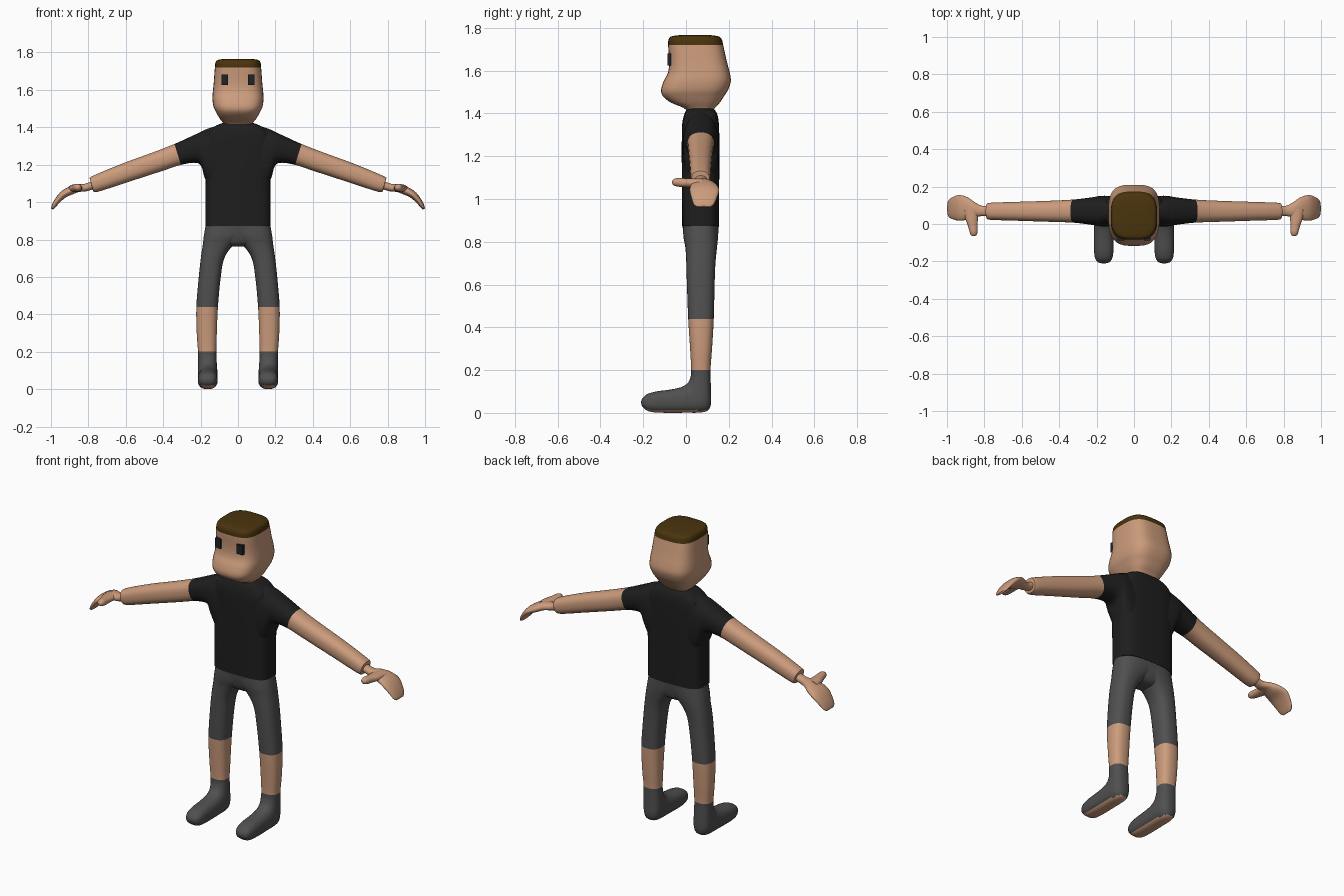
import bpy, bmesh, math
from mathutils import Vector


def material(name, rgb):
    m = bpy.data.materials.new(name)
    m.diffuse_color = (*rgb, 1)
    return m


SKIN = material("skin", (0.60, 0.33, 0.20))
SHIRT = material("black cloth", (0.013, 0.013, 0.013))
GREY = material("grey cloth", (0.08, 0.08, 0.08))
HAIR = material("brown hair", (0.068, 0.034, 0.004))
EYE = material("eye black", (0.014, 0.016, 0.02))


def finish(bm, name, mats, mirror=False):
    bmesh.ops.recalc_face_normals(bm, faces=bm.faces)
    me = bpy.data.meshes.new(name)
    bm.to_mesh(me)
    bm.free()
    ob = bpy.data.objects.new(name, me)
    bpy.context.collection.objects.link(ob)
    for m in mats:
        me.materials.append(m)
    if mirror:
        ob.modifiers.new("mirror", 'MIRROR').use_mirror_merge = False
    bpy.ops.object.select_all(action='DESELECT')
    ob.select_set(True)
    bpy.context.view_layer.objects.active = ob
    bpy.ops.object.shade_smooth_by_angle(angle=math.radians(45))
    return ob


def spline(p0, p1, p2, p3, t):
    return [0.5 * (2 * b + (c - a) * t + (2 * a - 5 * b + 4 * c - d) * t * t
                   + (3 * b - a - 3 * c + d) * t ** 3)
            for a, b, c, d in zip(p0, p1, p2, p3)]


def loft(name, rings, axis, mats, slot=lambda seg: 0, n=2.5, sides=28, steps=4, mirror=False):
    """Ring = (h1, z1, h2, z2, half width, offset): two rim points in the
    plane across the axis, plus the width and position along the axis."""
    full, segs = [], []
    for i in range(len(rings) - 1):
        q = [rings[max(i - 1, 0)], rings[i], rings[i + 1], rings[min(i + 2, len(rings) - 1)]]
        for s in range(steps):
            full.append(spline(*q, s / steps))
            segs.append(i)
    full.append(rings[-1])

    def point(h, z, o):
        return Vector((o, h, z)) if axis == 'x' else Vector((h, o, z))

    def power(v):
        return math.copysign(abs(v) ** (2 / n), v)

    bm = bmesh.new()
    loops = []
    for h1, z1, h2, z2, w, o in full:
        c = point((h1 + h2) / 2, (z1 + z2) / 2, o)
        u = point((h1 - h2) / 2, (z1 - z2) / 2, 0)
        v = point(0, 0, w)
        loops.append([bm.verts.new(c + u * power(math.cos(a)) + v * power(math.sin(a)))
                      for a in (math.tau * (k + 0.5) / sides for k in range(sides))])
    for r, (a, b) in enumerate(zip(loops, loops[1:])):
        for k in range(sides):
            j = (k + 1) % sides
            bm.faces.new((a[k], a[j], b[j], b[k])).material_index = slot(segs[r])
    bm.faces.new(loops[0]).material_index = slot(0)
    bm.faces.new(loops[-1]).material_index = slot(segs[-1])
    return finish(bm, name, mats, mirror)


def level(z, front, back, half, off=0):
    return (front, z, back, z, half, off)


# Head with a jutting jaw, hair above the brow line
head = [level(1.40, 0.01, 0.12, 0.07), level(1.425, -0.01, 0.135, 0.082),
        level(1.45, -0.07, 0.158, 0.10), level(1.48, -0.108, 0.178, 0.117),
        level(1.51, -0.117, 0.197, 0.131), level(1.55, -0.105, 0.210, 0.137),
        level(1.59, -0.085, 0.205, 0.135), level(1.64, -0.079, 0.192, 0.130),
        level(1.72, -0.084, 0.174, 0.124), level(1.747, -0.081, 0.167, 0.120),
        level(1.76, -0.068, 0.152, 0.108), level(1.766, -0.03, 0.115, 0.07)]
loft("head", head, 'x', [SKIN, HAIR], lambda s: int(s >= 8), n=3.2, sides=36)

# Eyes
bm = bmesh.new()
bmesh.ops.create_cube(bm, size=1)
for v in bm.verts:
    v.co = Vector((0.071 + v.co.x * 0.037, -0.078 + v.co.y * 0.018, 1.653 + v.co.z * 0.056))
finish(bm, "eyes", [EYE], True)

# Shirt body
torso = [level(0.873, -0.018, 0.155, 0.174), level(1.0, -0.019, 0.155, 0.174),
         level(1.15, -0.02, 0.156, 0.174), level(1.28, -0.02, 0.156, 0.176),
         level(1.35, -0.018, 0.154, 0.172), level(1.39, -0.01, 0.148, 0.145),
         level(1.413, 0.0, 0.137, 0.11), level(1.425, 0.015, 0.12, 0.075)]
loft("shirt_body", torso, 'x', [SHIRT], n=3.4, sides=36)

# Sleeves flaring into the torso, continuing as bare arms
arm = [(0.06, 1.422, 0.06, 1.04, 0.078, 0.069), (0.13, 1.404, 0.14, 1.06, 0.082, 0.069),
       (0.175, 1.388, 0.178, 1.13, 0.082, 0.069), (0.205, 1.373, 0.195, 1.188, 0.078, 0.069),
       (0.25, 1.352, 0.225, 1.21, 0.072, 0.069), (0.34, 1.311, 0.305, 1.199, 0.062, 0.069),
       (0.45, 1.268, 0.415, 1.163, 0.057, 0.068), (0.63, 1.202, 0.60, 1.103, 0.051, 0.068),
       (0.775, 1.141, 0.75, 1.055, 0.046, 0.068), (0.793, 1.128, 0.775, 1.06, 0.040, 0.068)]
loft("arms", arm, 'y', [SHIRT, SKIN], lambda s: int(s >= 5), n=2.4, mirror=True)

# Drooping mitten hands
hand = [(0.765, 1.118, 0.755, 1.076, 0.028, 0.07), (0.82, 1.098, 0.81, 1.058, 0.028, 0.07),
        (0.86, 1.096, 0.85, 1.054, 0.042, 0.077), (0.90, 1.084, 0.882, 1.042, 0.060, 0.083),
        (0.945, 1.058, 0.922, 1.024, 0.069, 0.086), (0.978, 1.018, 0.955, 0.995, 0.060, 0.085),
        (0.996, 0.982, 0.978, 0.970, 0.048, 0.083), (0.999, 0.966, 0.990, 0.960, 0.032, 0.083)]
loft("hands", hand, 'y', [SKIN], n=2.2, mirror=True)

# Thumbs
thumb = [(0.08, 1.095, 0.08, 1.055, 0.04, 0.868), (0.03, 1.096, 0.03, 1.054, 0.034, 0.868),
         (-0.01, 1.097, -0.01, 1.055, 0.026, 0.862), (-0.04, 1.098, -0.04, 1.058, 0.022, 0.858),
         (-0.058, 1.093, -0.058, 1.064, 0.016, 0.857), (-0.065, 1.084, -0.065, 1.073, 0.006, 0.857)]
loft("thumbs", thumb, 'x', [SKIN], n=2.1, sides=20, mirror=True)

# Seat of the shorts
pelvis = [level(0.764, 0.04, 0.10, 0.035), level(0.77, 0.02, 0.12, 0.06),
          level(0.79, 0.002, 0.138, 0.10), level(0.83, -0.010, 0.148, 0.15),
          level(0.876, -0.017, 0.154, 0.173)]
loft("shorts_seat", pelvis, 'x', [GREY], n=3, sides=36)

# Legs: shorts, bare shins, then feet bending forward
leg = [level(0.876, -0.015, 0.153, 0.137, 0.037), level(0.82, -0.012, 0.15, 0.112, 0.071),
       level(0.77, -0.003, 0.145, 0.082, 0.107), level(0.70, 0.001, 0.138, 0.063, 0.136),
       level(0.60, 0.004, 0.134, 0.059, 0.151), level(0.44, 0.010, 0.130, 0.058, 0.165),
       level(0.30, 0.019, 0.122, 0.054, 0.167), level(0.20, 0.024, 0.115, 0.049, 0.165),
       (0.020, 0.165, 0.117, 0.10, 0.050, 0.163), (0.006, 0.138, 0.115, 0.035, 0.052, 0.162),
       (-0.025, 0.120, 0.085, 0.008, 0.053, 0.162), (-0.075, 0.109, -0.01, 0.005, 0.053, 0.162),
       (-0.135, 0.101, -0.11, 0.005, 0.053, 0.162), (-0.18, 0.089, -0.17, 0.010, 0.048, 0.162),
       (-0.203, 0.07, -0.20, 0.028, 0.034, 0.162), (-0.210, 0.055, -0.209, 0.044, 0.014, 0.162)]
legs = loft("legs", leg, 'x', [GREY, SKIN], lambda s: int(5 <= s < 7), n=2.5, mirror=True)

# Bare soles on the downward faces, and settle them flat on the floor
for p in legs.data.polygons:
    if p.center.z < 0.025 and p.normal.z < -0.75:
        p.material_index = 1
low = min(v.co.z for v in legs.data.vertices)
for v in legs.data.vertices:
    if v.co.z < 0.1:
        v.co.z -= low * (1 - v.co.z / 0.1)
